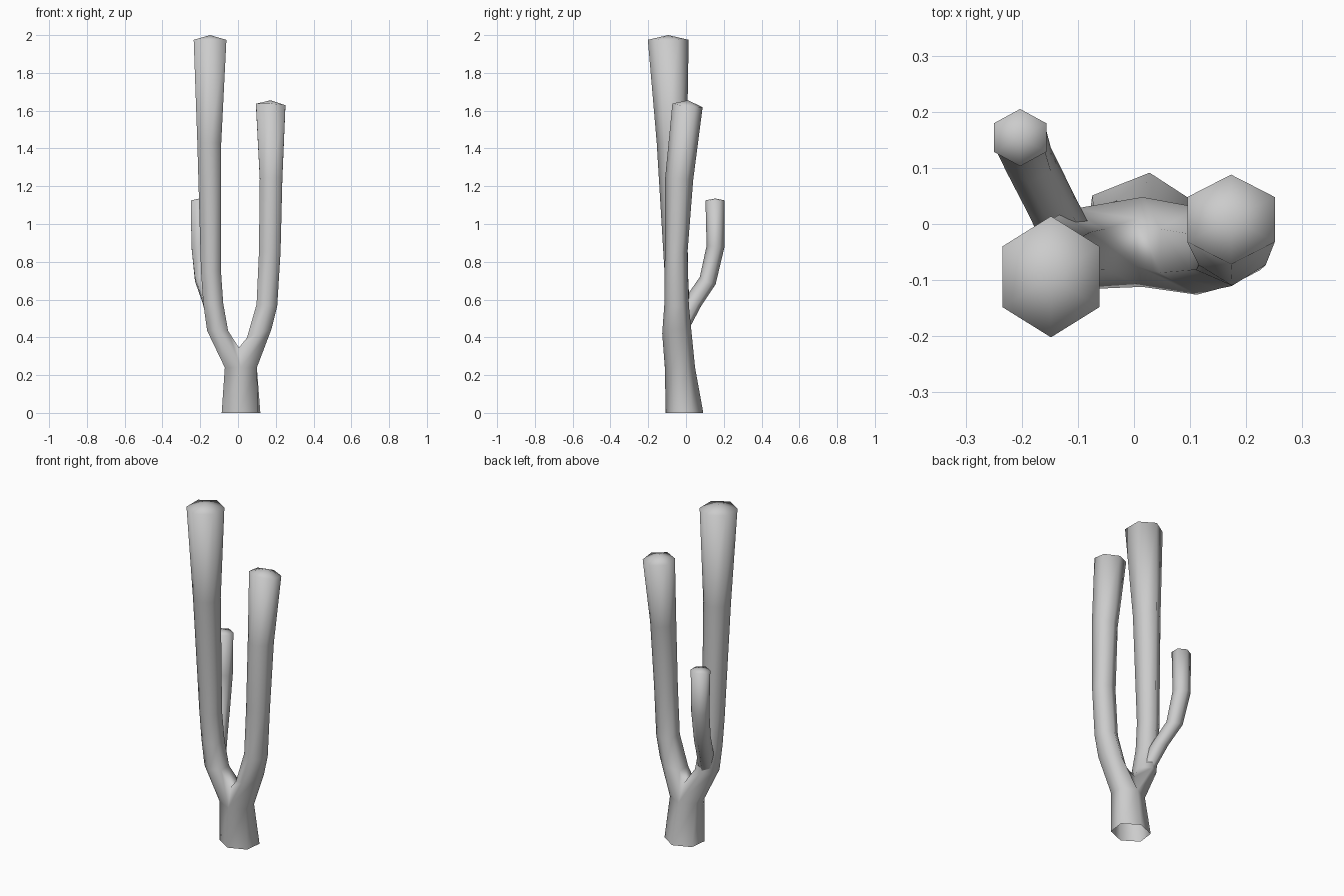
import bpy, bmesh, math

cube = bpy.data.objects.get("Cube")
if cube:
    bpy.data.objects.remove(cube)

SIDES = 6
grey = bpy.data.materials.new("plain grey")
grey.use_nodes = True
colour = (0.6, 0.6, 0.6, 1)
grey.diffuse_color = colour
grey.node_tree.nodes["Principled BSDF"].inputs["Base Color"].default_value = colour


def ring(bm, centre, rx, ry, tilt=(0, 0), turn=0):
    """Six-sided ring starting at the front; tilt is the lean of the branch."""
    verts = []
    for i in range(SIDES):
        a = math.radians(i * 60 - 90 + turn)
        dx, dy = rx * math.cos(a), ry * math.sin(a)
        dz = -dx * tilt[0] - dy * tilt[1]
        verts.append(bm.verts.new((centre[0] + dx, centre[1] + dy, centre[2] + dz)))
    return verts


def bridge(bm, low, high):
    for i in range(SIDES):
        j = (i + 1) % SIDES
        bm.faces.new((low[i], low[j], high[j], high[i]))


def grow(bm, start, sections, tip):
    """Continue a branch through its sections and close it with a low dome."""
    for section in sections:
        nxt = ring(bm, *section)
        if start:
            bridge(bm, start, nxt)
        start = nxt
    apex = bm.verts.new(tip)
    for i in range(SIDES):
        bm.faces.new((start[i], start[(i + 1) % SIDES], apex))


def finish(bm, name):
    bm.normal_update()
    mesh = bpy.data.meshes.new(name)
    bm.to_mesh(mesh)
    bm.free()
    mesh.materials.append(grey)
    for p in mesh.polygons:
        p.use_smooth = True
    obj = bpy.data.objects.new(name, mesh)
    bpy.context.collection.objects.link(obj)


# Trunk, open at the foot
bm = bmesh.new()
foot = ring(bm, (0.016, -0.008, 0), 0.112, 0.1, turn=-6)
neck = ring(bm, (0.015, -0.032, 0.24), 0.098, 0.08)
bridge(bm, foot, neck)

# Fork: a saddle across the neck gives each arm a six-sided root
saddle_front = bm.verts.new((0.005, -0.075, 0.345))
saddle_back = bm.verts.new((0.005, 0.01, 0.345))
front, right_f, right_b, back, left_b, left_f = neck
left_root = [front, right_f, right_b, back, saddle_back, saddle_front]
right_root = [front, saddle_front, saddle_back, back, left_b, left_f]

# Arm on the +x side
grow(bm, left_root, [
    ((0.112, -0.048, 0.42), 0.075, 0.078, (-0.35, 0)),
    ((0.153, -0.050, 0.57), 0.063, 0.065, (0.1, 0)),
    ((0.168, -0.052, 0.85), 0.066, 0.060),
    ((0.175, -0.036, 1.24), 0.069, 0.074, (0, 0.1)),
    ((0.173, 0.008, 1.628), 0.090, 0.080, (0.05, 0.12)),
], (0.173, 0.01, 1.655))

# Tall arm on the -x side
grow(bm, right_root, [
    ((-0.108, -0.045, 0.435), 0.064, 0.072),
    ((-0.131, -0.047, 0.58), 0.061, 0.065),
    ((-0.143, -0.052, 0.75), 0.061, 0.062),
    ((-0.152, -0.075, 1.43), 0.073, 0.080),
    ((-0.148, -0.094, 1.975), 0.100, 0.108),
], (-0.148, -0.094, 2.0))
finish(bm, "trunk_and_arms")

# Small back shoot, rooted inside the tall arm
bm = bmesh.new()
grow(bm, None, [
    ((-0.118, -0.025, 0.47), 0.045, 0.045, (0.2, 0.4)),
    ((-0.150, 0.040, 0.59), 0.045, 0.042, (0.2, 0.5)),
    ((-0.188, 0.115, 0.70), 0.046, 0.042, (0.15, 0.45)),
    ((-0.203, 0.156, 0.88), 0.050, 0.047, (0, 0.1)),
    ((-0.203, 0.154, 1.125), 0.054, 0.051),
], (-0.203, 0.154, 1.135))
finish(bm, "back_shoot")
